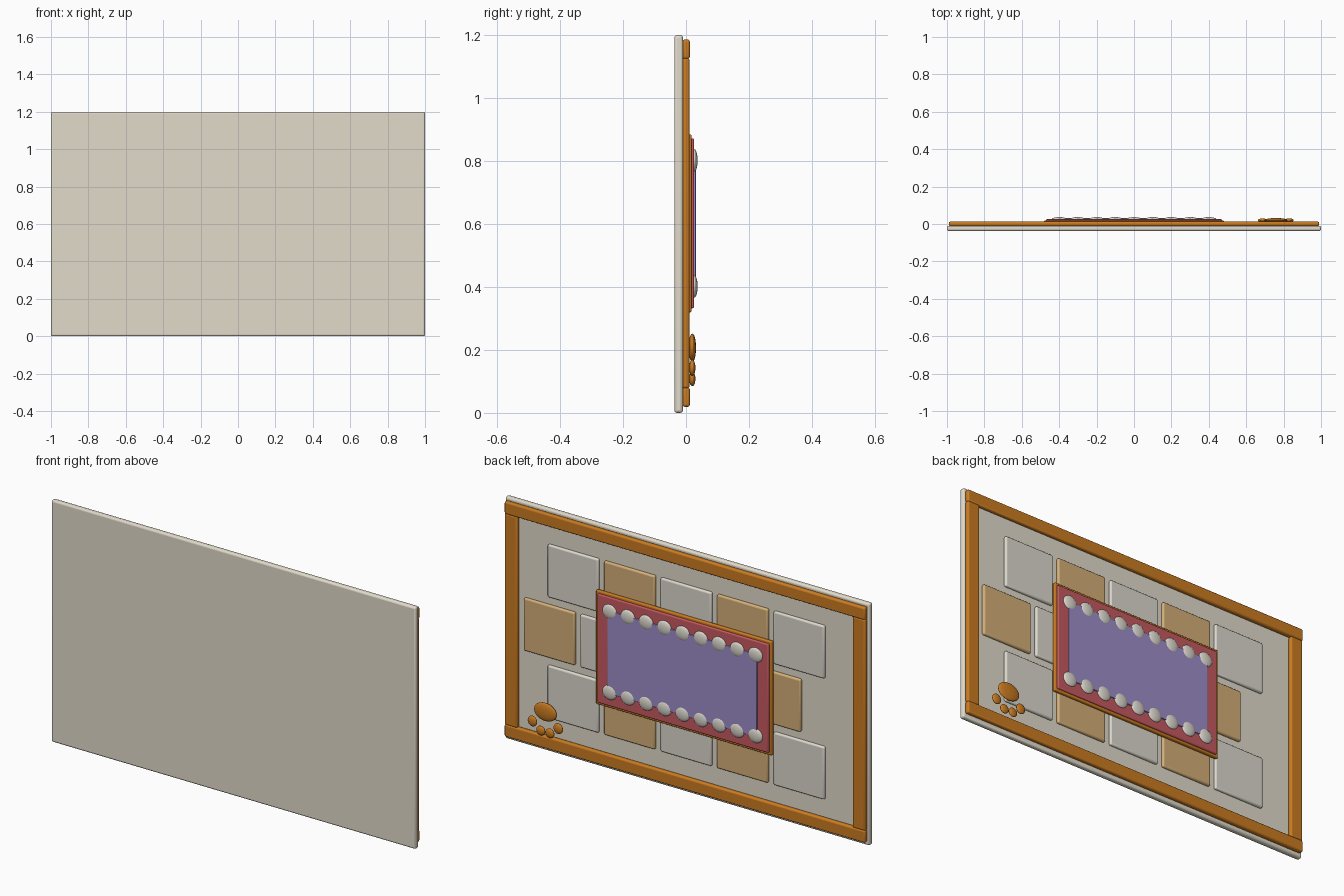
import bpy, math

if "Cube" in bpy.data.objects:
    bpy.data.objects.remove(bpy.data.objects["Cube"])


def material(name, rgb):
    m = bpy.data.materials.new(name)
    m.diffuse_color = (*rgb, 1)
    m.use_nodes = True
    m.node_tree.nodes["Principled BSDF"].inputs["Base Color"].default_value = m.diffuse_color
    return m


CREAM = material("cream", (0.76, 0.71, 0.60))
WHITE = material("off_white", (0.72, 0.69, 0.62))
TAN = material("tan", (0.66, 0.43, 0.19))
WOOD = material("orange_wood", (0.60, 0.20, 0.015))
RED = material("red", (0.56, 0.10, 0.12))
PURPLE = material("purple", (0.34, 0.27, 0.58))


def slab(name, x, z, w, h, y0, y1, mat, bevel):
    """Rounded box centred at x, z, spanning y0 to y1."""
    bpy.ops.mesh.primitive_cube_add(size=1, location=(x, (y0 + y1) / 2, z))
    ob = bpy.context.object
    ob.name = name
    ob.scale = (w, y1 - y0, h)
    bpy.ops.object.transform_apply(location=False, rotation=False, scale=True)
    ob.data.materials.append(mat)
    mod = ob.modifiers.new("bevel", 'BEVEL')
    mod.width = bevel
    mod.segments = 3
    bpy.ops.object.shade_smooth_by_angle(angle=math.radians(40))
    return ob


def blob(name, x, y, z, rx, ry, rz, mat):
    """Flattened smooth ellipsoid."""
    bpy.ops.mesh.primitive_uv_sphere_add(segments=24, ring_count=12, radius=1,
                                         location=(x, y, z))
    ob = bpy.context.object
    ob.name = name
    ob.scale = (rx, ry, rz)
    bpy.ops.object.transform_apply(location=False, rotation=False, scale=True)
    ob.data.materials.append(mat)
    bpy.ops.object.shade_smooth()
    return ob


# Base panel
BACK = -0.0095
slab("panel", 0, 0.6, 2.0, 1.2, -0.037, BACK, CREAM, 0.009)

# Border rails and stiles
for side, z in (("top", 1.155), ("bottom", 0.05)):
    slab(side + "_rail", 0, z, 1.98, 0.062, BACK - 0.002, 0.0125, WOOD, 0.008)
for side, sx in (("left", -1), ("right", 1)):
    slab(side + "_stile", sx * 0.955, 0.6025, 0.07, 1.05, BACK - 0.002, 0.011, WOOD, 0.008)

# Staggered tiles in alternating colours
for row, (z, start) in enumerate(((0.90, 0.62), (0.60, 0.75), (0.30, 0.62))):
    for col in range(5):
        mat = WHITE if (row + col) % 2 == 0 else TAN
        slab(f"tile_{row}_{col}", start - 0.31 * col, z, 0.28, 0.262,
             BACK - 0.006, 0.004, mat, 0.008)

# Layered central plaque
slab("plaque_backing", 0, 0.602, 0.965, 0.565, 0.0, 0.018, WOOD, 0.005)
slab("plaque_border", 0, 0.602, 0.94, 0.54, 0.012, 0.026, RED, 0.006)
slab("plaque_centre", 0, 0.602, 0.82, 0.41, 0.02, 0.031, PURPLE, 0.003)

# Bead rows along the plaque
for side, z in (("top", 0.802), ("bottom", 0.402)):
    for i in range(9):
        blob(f"bead_{side}_{i}", -0.4 + 0.1 * i, 0.026, z, 0.039, 0.011, 0.036, WHITE)

# Paw ornament
PX = 0.758
blob("paw_pad", PX, 0.02, 0.207, 0.062, 0.012, 0.045, WOOD)
for sx in (-1, 1):
    blob("paw_outer_toe", PX + sx * 0.071, 0.02, 0.143, 0.025, 0.010, 0.026, WOOD)
    blob("paw_inner_toe", PX + sx * 0.025, 0.02, 0.108, 0.024, 0.010, 0.023, WOOD)
